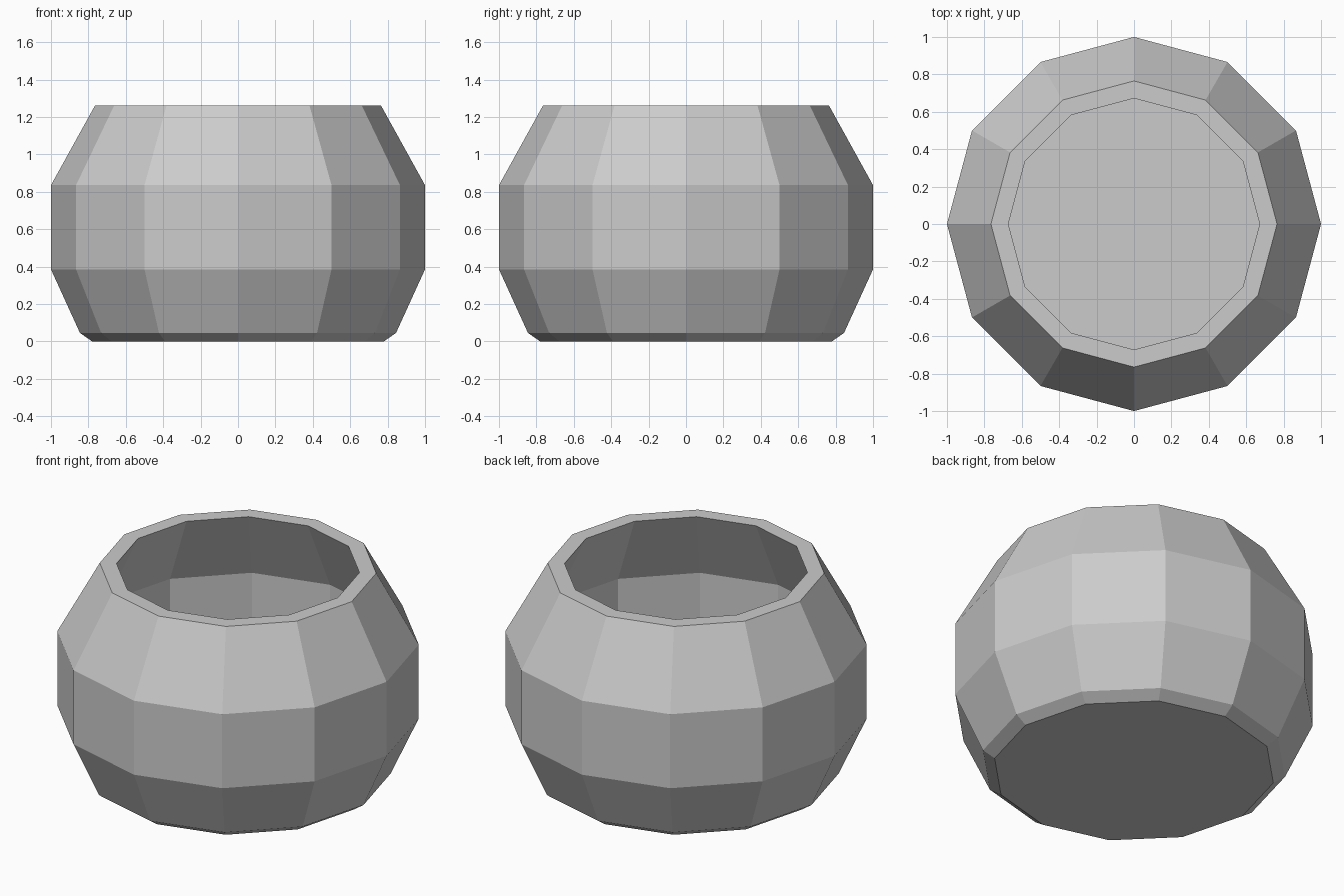
import bpy
import bmesh
from math import cos, sin, tau

cube = bpy.data.objects.get("Cube")
if cube:
    bpy.data.objects.remove(cube)

SIDES = 12

# Plain grey for the whole pot
grey = bpy.data.materials.new("plain_grey")
grey.use_nodes = True
colour = (0.6, 0.6, 0.6, 1)
grey.diffuse_color = colour
grey.node_tree.nodes["Principled BSDF"].inputs["Base Color"].default_value = colour

# Wall profile (radius, height): outside from the base up, over the rim, down inside
profile = [(0.78, 0), (0.845, 0.045), (1, 0.385), (1, 0.835), (0.765, 1.26),
           (0.672, 1.26), (0.885, 0.82), (0.885, 0.40), (0.75, 0.1)]


def ring(bm, radius, height):
    return [bm.verts.new((radius * cos(tau * i / SIDES),
                          radius * sin(tau * i / SIDES), height))
            for i in range(SIDES)]


bm = bmesh.new()
rings = [ring(bm, r, z) for r, z in profile]

# Faceted wall
for low, high in zip(rings, rings[1:]):
    for i in range(SIDES):
        j = (i + 1) % SIDES
        bm.faces.new((low[i], low[j], high[j], high[i]))

# Underside and inner floor
bm.faces.new(rings[0][::-1])
bm.faces.new(rings[-1])
bmesh.ops.recalc_face_normals(bm, faces=bm.faces)

mesh = bpy.data.meshes.new("pot")
bm.to_mesh(mesh)
bm.free()
mesh.materials.append(grey)
bpy.context.collection.objects.link(bpy.data.objects.new("pot", mesh))
